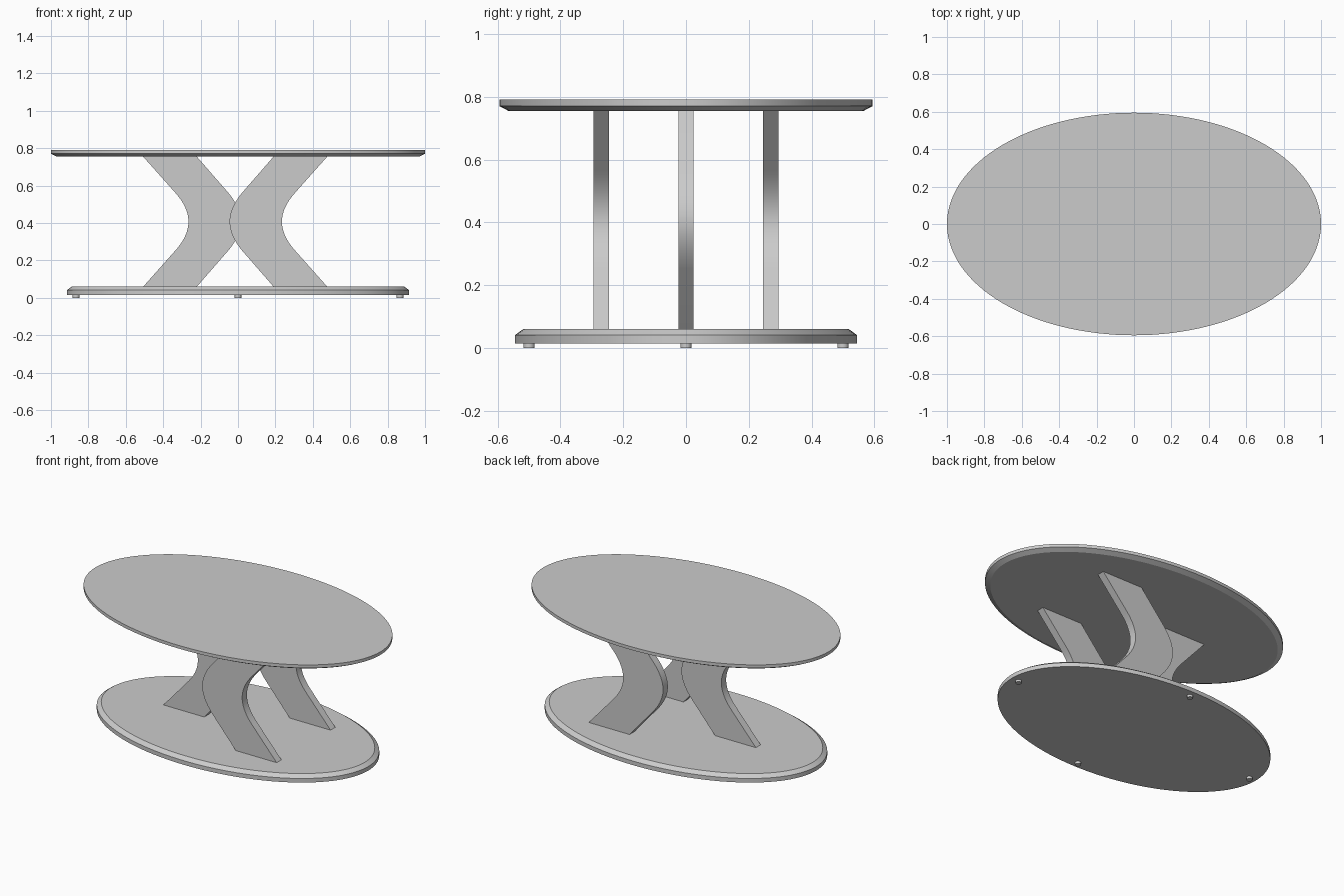
import bpy, bmesh
from math import sin, cos, pi, hypot, radians

if "Cube" in bpy.data.objects:
    bpy.data.objects.remove(bpy.data.objects["Cube"])


def finish(bm, name, angle=25):
    bmesh.ops.recalc_face_normals(bm, faces=bm.faces)
    mesh = bpy.data.meshes.new(name)
    bm.to_mesh(mesh)
    bm.free()
    obj = bpy.data.objects.new(name, mesh)
    bpy.context.collection.objects.link(obj)
    bpy.ops.object.select_all(action='DESELECT')
    obj.select_set(True)
    bpy.context.view_layer.objects.active = obj
    bpy.ops.object.shade_smooth_by_angle(angle=radians(angle))
    return obj


def oval_slab(name, a, b, rings, n=128, centre=(0, 0)):
    """Loft elliptical rings given as (inset, z) and cap both ends."""
    bm = bmesh.new()
    loops = []
    for inset, z in rings:
        loop = []
        for i in range(n):
            t = 2 * pi * i / n
            nx, ny = cos(t) / a, sin(t) / b
            k = inset / hypot(nx, ny)
            loop.append(bm.verts.new((centre[0] + a * cos(t) - nx * k,
                                      centre[1] + b * sin(t) - ny * k, z)))
        loops.append(loop)
    for lo, hi in zip(loops, loops[1:]):
        for i in range(n):
            j = (i + 1) % n
            bm.faces.new((lo[i], lo[j], hi[j], hi[i]))
    bm.faces.new(loops[0][::-1])
    bm.faces.new(loops[-1])
    return finish(bm, name)


Z_LOW, Z_HIGH = 0.06, 0.755
Z_MID = (Z_LOW + Z_HIGH) / 2


def leg_edge(x_end, x_bend, z_bend, x_mid, z_ctrl, steps=12):
    """Straight ends blended by a curve, mirrored about mid height."""
    upper = [(x_end, Z_HIGH)]
    for i in range(steps + 1):
        t = i / steps
        upper.append(((1 - t) ** 2 * x_bend + (1 - t ** 2 - (1 - t) ** 2 + t * t) * x_mid,
                      (1 - t) ** 2 * z_bend + 2 * t * (1 - t) * z_ctrl + t * t * Z_MID))
    return upper + [(x, 2 * Z_MID - z) for x, z in upper[-2::-1]]


def curved_leg(name, y, flip, thick=0.048):
    left = leg_edge(0.19, 0.02, 0.56, -0.045, 0.48)
    right = leg_edge(0.477, 0.308, 0.565, 0.235, 0.485)
    bm = bmesh.new()
    rows = []
    for (xl, zl), (xr, zr) in zip(left, right):
        row = []
        for x, z in ((xl, zl), (xr, zr)):
            x = -0.03 - x if flip else x
            row += [bm.verts.new((x, y + s * thick / 2, z)) for s in (-1, 1)]
        rows.append(row)
    # front, back and both curved sides, then the flat ends
    for p, q in zip(rows, rows[1:]):
        for i, j in ((0, 1), (1, 3), (3, 2), (2, 0)):
            bm.faces.new((p[i], p[j], q[j], q[i]))
    for r in (rows[0], rows[-1]):
        bm.faces.new((r[0], r[1], r[3], r[2]))
    return finish(bm, name)


# Top with chamfered underside, base with chamfered upper edge
oval_slab("table_top", 1.0, 0.595, [(0.03, 0.755), (0, 0.771), (0, 0.791)])
oval_slab("base", 0.915, 0.545, [(0, 0.015), (0, 0.041), (0.026, 0.06)])

# Three legs, the middle one curving the other way
for name, y, flip in (("front_leg", -0.27, False),
                      ("middle_leg", 0.0, True),
                      ("back_leg", 0.27, False)):
    curved_leg(name, y, flip)

# Small round feet at the ends of the oval's axes
for name, c in (("right_foot", (0.866, 0)), ("left_foot", (-0.866, 0)),
                ("back_foot", (0, 0.5)), ("front_foot", (0, -0.5))):
    oval_slab(name, 0.018, 0.018, [(0, 0), (0, 0.015)], n=24, centre=c)
